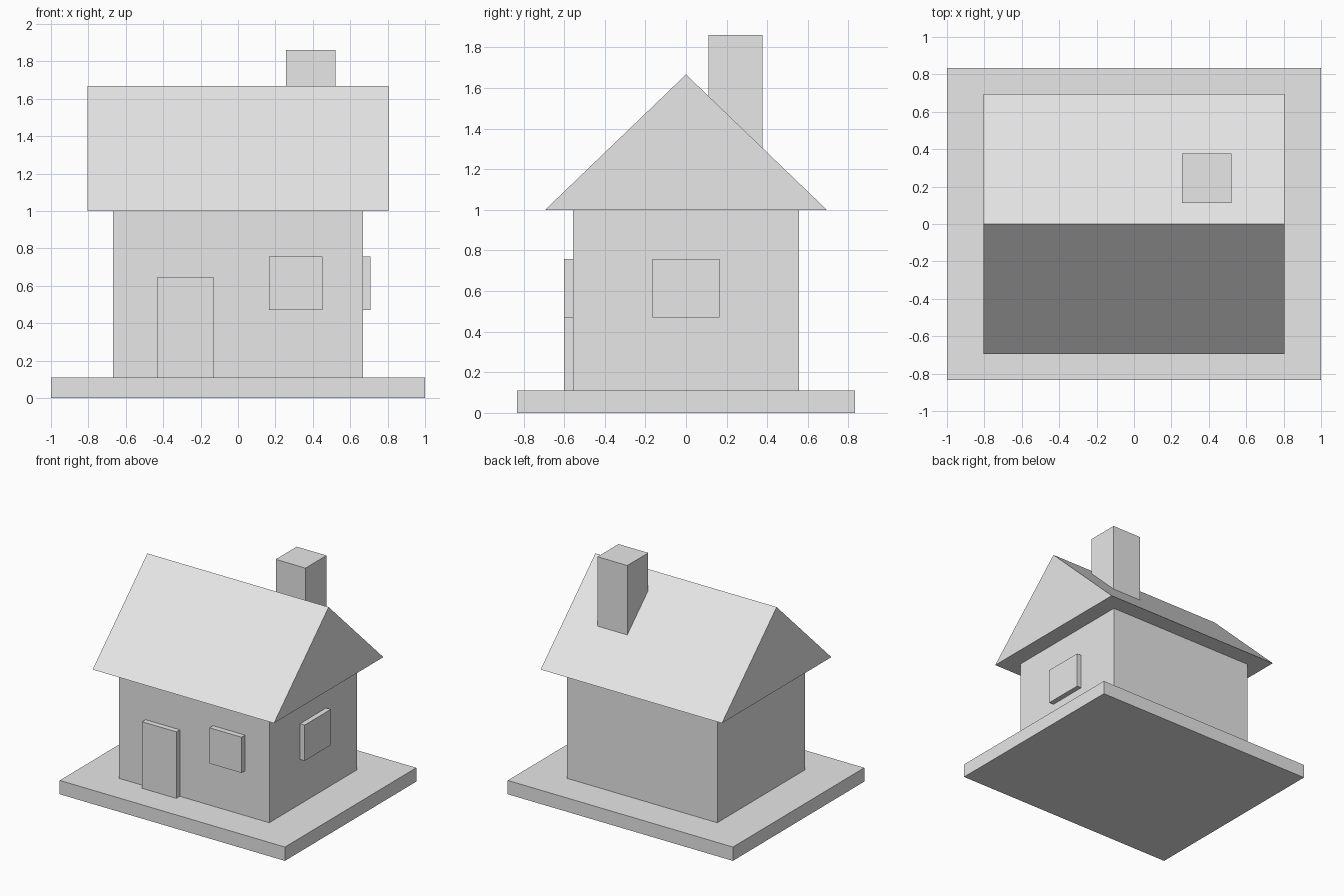
import bpy
import bmesh

default_cube = bpy.data.objects.get("Cube")
if default_cube:
    bpy.data.objects.remove(default_cube, do_unlink=True)

# One plain material for the whole house
GREY = (0.8, 0.8, 0.8, 1.0)
grey = bpy.data.materials.new("light_grey")
grey.use_nodes = True
grey.diffuse_color = GREY
grey.node_tree.nodes["Principled BSDF"].inputs["Base Color"].default_value = GREY


def add_object(name, bm):
    bmesh.ops.recalc_face_normals(bm, faces=bm.faces)
    mesh = bpy.data.meshes.new(name)
    bm.to_mesh(mesh)
    bm.free()
    mesh.materials.append(grey)
    obj = bpy.data.objects.new(name, mesh)
    bpy.context.collection.objects.link(obj)
    return obj


def box(name, x, y, z):
    """Box spanning the given (low, high) range on each axis."""
    bm = bmesh.new()
    bmesh.ops.create_cube(bm, size=1)
    for v in bm.verts:
        v.co = [span[0] if c < 0 else span[1] for c, span in zip(v.co, (x, y, z))]
    return add_object(name, bm)


def gable(name, half_length, half_width, eave, ridge):
    """Triangular profile extruded along x."""
    bm = bmesh.new()
    profile = [(-half_width, eave), (half_width, eave), (0, ridge)]
    face = bm.faces.new([bm.verts.new((-half_length, y, z)) for y, z in profile])
    end = bmesh.ops.extrude_face_region(bm, geom=[face])
    verts = [g for g in end["geom"] if isinstance(g, bmesh.types.BMVert)]
    bmesh.ops.translate(bm, verts=verts, vec=(2 * half_length, 0, 0))
    return add_object(name, bm)


BASE_TOP, EAVE, RIDGE = 0.111, 1.0, 1.667
WALL_X, WALL_Y = 0.667, 0.556
WINDOW_Z = (0.47, 0.757)
FRONT = (-0.6, -WALL_Y)

# Ground slab, walls and roof
box("base_slab", (-1, 1), (-0.833, 0.833), (0, BASE_TOP))
box("walls", (-WALL_X, WALL_X), (-WALL_Y, WALL_Y), (BASE_TOP, EAVE))
gable("roof", 0.805, 0.694, EAVE, RIDGE)

# Chimney, sunk into the back slope
box("chimney", (0.257, 0.521), (0.112, 0.378), (1.2, 1.861))

# Raised door and windows
box("door", (-0.433, -0.128), FRONT, (BASE_TOP, 0.645))
box("front_window", (0.166, 0.451), FRONT, WINDOW_Z)
box("side_window", (WALL_X, 0.708), (-0.166, 0.166), WINDOW_Z)
